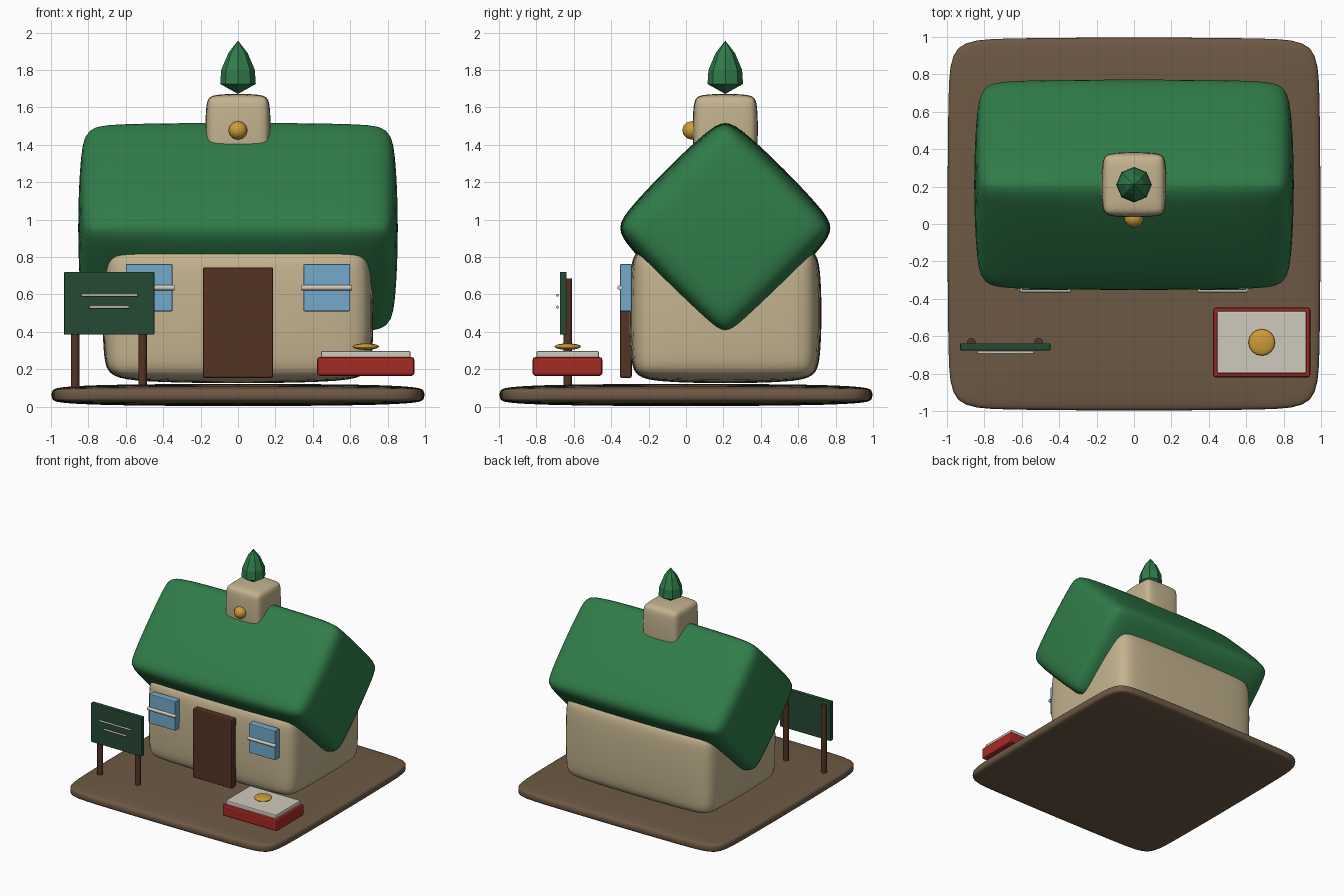
import bpy, bmesh, math
from mathutils import Vector

if "Cube" in bpy.data.objects:
    bpy.data.objects.remove(bpy.data.objects["Cube"])


def colour(name, r, g, b):
    def lin(c):
        c /= 255
        return c / 12.92 if c <= 0.04045 else ((c + 0.055) / 1.055) ** 2.4
    m = bpy.data.materials.new(name)
    m.diffuse_color = (lin(r), lin(g), lin(b), 1)
    m.use_nodes = True
    m.node_tree.nodes["Principled BSDF"].inputs["Base Color"].default_value = m.diffuse_color
    return m


GREEN = colour("roof green", 48, 124, 73)
CREAM = colour("plaster cream", 196, 179, 143)
EARTH = colour("earth brown", 109, 89, 68)
WOOD = colour("dark wood", 84, 52, 36)
RED = colour("red", 166, 41, 36)
GOLD = colour("gold", 206, 155, 56)
BOARD = colour("board green", 37, 74, 52)
BLUE = colour("window blue", 116, 170, 203)
WHITE = colour("off white", 208, 202, 188)


def finish(name, bm, mat, smooth=False):
    mesh = bpy.data.meshes.new(name)
    bmesh.ops.recalc_face_normals(bm, faces=bm.faces)
    for f in bm.faces:
        f.smooth = smooth
    bm.to_mesh(mesh)
    bm.free()
    mesh.materials.append(mat)
    ob = bpy.data.objects.new(name, mesh)
    bpy.context.collection.objects.link(ob)
    return ob


def box(name, x, y, z, mat, bevel=0.0, soft=False):
    """Box from (min, max) ranges; soft adds subdivided, pillowy edges."""
    bm = bmesh.new()
    bmesh.ops.create_cube(bm, size=1)
    size = Vector([r[1] - r[0] for r in (x, y, z)])
    bmesh.ops.scale(bm, vec=size, verts=bm.verts)
    ob = finish(name, bm, mat, soft)
    ob.location = [(r[0] + r[1]) / 2 for r in (x, y, z)]
    if bevel:
        mod = ob.modifiers.new("edges", 'BEVEL')
        mod.width = bevel
        mod.segments = 1 if soft else 2
        mod.limit_method = 'NONE'
    if soft:
        sub = ob.modifiers.new("soften", 'SUBSURF')
        sub.levels = sub.render_levels = 3
    return ob


def rod(name, centre, radius, length, mat, axis='Z', sides=12):
    bm = bmesh.new()
    bmesh.ops.create_cone(bm, cap_ends=True, segments=sides, radius1=radius,
                          radius2=radius, depth=length)
    for f in bm.faces:
        f.smooth = len(f.verts) == 4
    ob = finish(name, bm, mat)
    for p in ob.data.polygons:
        p.use_smooth = len(p.vertices) == 4
    ob.location = centre
    if axis == 'X':
        ob.rotation_euler.y = math.pi / 2
    return ob


def ball(name, centre, scale, mat, u=16, v=10):
    bm = bmesh.new()
    bmesh.ops.create_uvsphere(bm, u_segments=u, v_segments=v, radius=1)
    bmesh.ops.scale(bm, vec=scale, verts=bm.verts)
    ob = finish(name, bm, mat, True)
    ob.location = centre
    return ob


def lathe(name, centre, profile, sides, mat):
    """Turned solid whose profile starts and ends on the axis."""
    bm = bmesh.new()
    low = bm.verts.new((0, 0, profile[0][1]))
    high = bm.verts.new((0, 0, profile[-1][1]))
    rings = [[bm.verts.new((r * math.cos(i * math.tau / sides),
                            r * math.sin(i * math.tau / sides), z))
              for i in range(sides)] for r, z in profile[1:-1]]
    for i in range(sides):
        j = (i + 1) % sides
        bm.faces.new((low, rings[0][j], rings[0][i]))
        bm.faces.new((high, rings[-1][i], rings[-1][j]))
        for a, b in zip(rings, rings[1:]):
            bm.faces.new((a[i], a[j], b[j], b[i]))
    ob = finish(name, bm, mat)
    ob.location = centre
    return ob


# Ground slab and house
box("ground", (-1, 1), (-1, 1), (0, 0.125), EARTH, 0.04, True)
box("house_walls", (-0.73, 0.73), (-0.31, 0.73), (0.12, 0.88), CREAM, 0.07, True)

# Roof: a long square block turned onto its edge
A = 0.449
roof = box("roof", (-0.86, 0.86), (0.21 - A, 0.21 + A), (0.955 - A, 0.955 + A),
           GREEN, 0.07, True)
roof.rotation_euler.x = math.pi / 4

# Ridge tower with knob and pointed finial
box("ridge_tower", (-0.177, 0.177), (0.033, 0.387), (1.3, 1.675), CREAM, 0.035, True)
ball("tower_knob", (0, 0.033, 1.477), (0.053, 0.053, 0.05), GOLD, 10, 6)
lathe("finial", (0, 0.21, 0),
      [(0, 1.672), (0.095, 1.725), (0.09, 1.80), (0.052, 1.89), (0, 1.957)], 8, GREEN)

# Door and windows
box("door", (-0.188, 0.188), (-0.353, -0.29), (0.153, 0.745), WOOD, 0.01)
for side, label in ((-1, "left"), (1, "right")):
    cx = side * 0.475
    box(label + "_window", (cx - 0.125, cx + 0.125), (-0.353, -0.29), (0.51, 0.762),
        BLUE, 0.006)
    rod(label + "_window_bar", (cx, -0.353, 0.636), 0.014, 0.27, WHITE, 'X')

# Notice board on two posts with two written lines
box("notice_board", (-0.93, -0.447), (-0.675, -0.638), (0.385, 0.72), BOARD, 0.004)
for i, px in enumerate((-0.87, -0.51)):
    rod(f"board_post_{i + 1}", (px, -0.632, 0.395), 0.023, 0.58, WOOD)
rod("board_line_upper", (-0.688, -0.687, 0.596), 0.008, 0.30, WHITE, 'X', 8)
rod("board_line_lower", (-0.688, -0.687, 0.532), 0.008, 0.21, WHITE, 'X', 8)

# Red box with pale lid and gold disc
box("red_box", (0.423, 0.943), (-0.82, -0.447), (0.165, 0.265), RED, 0.014)
box("box_lid", (0.443, 0.923), (-0.80, -0.465), (0.255, 0.297), WHITE, 0.008)
ball("lid_disc", (0.683, -0.633, 0.321), (0.071, 0.071, 0.017), GOLD)
